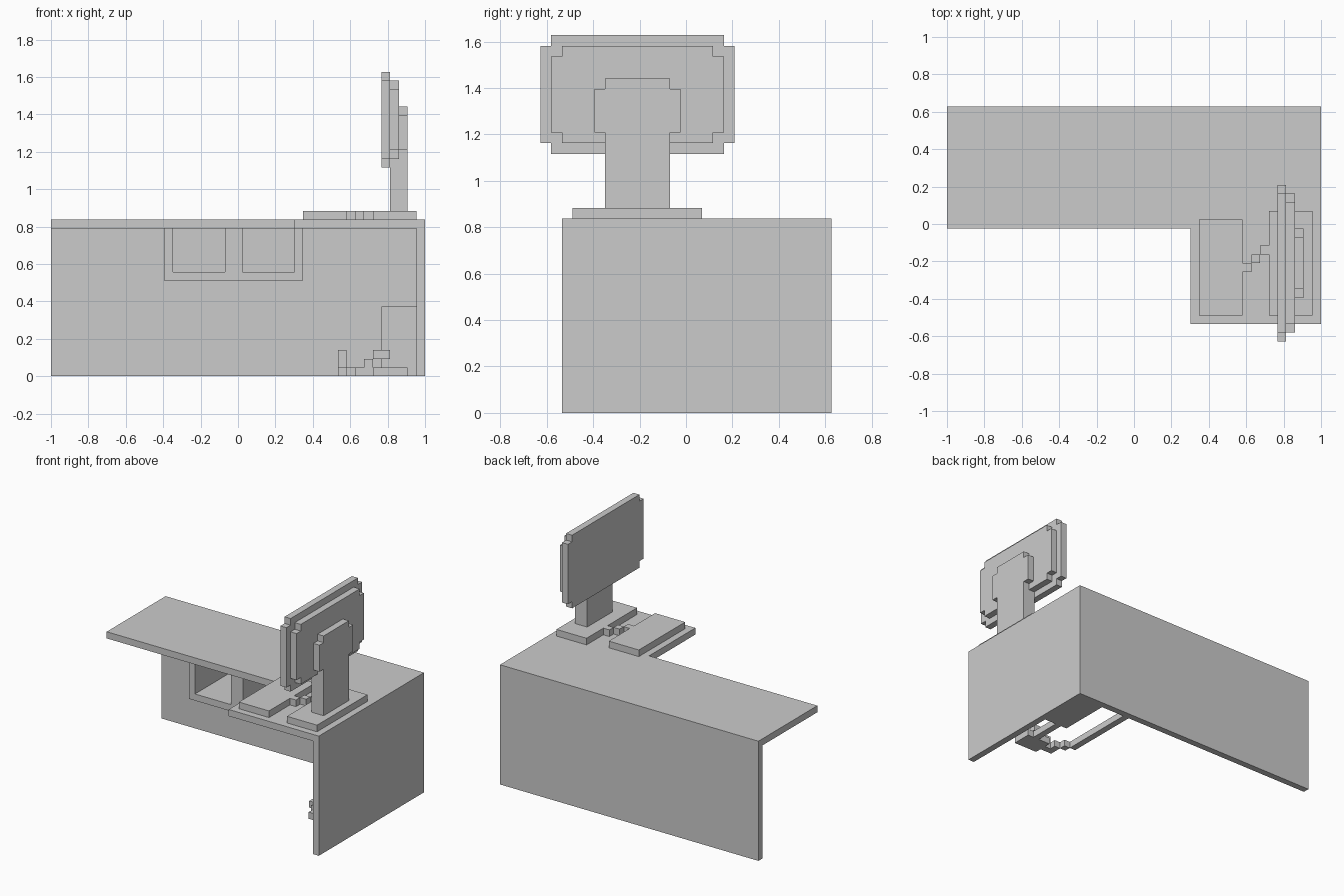
import bpy, bmesh
from mathutils import Vector

if "Cube" in bpy.data.objects:
    bpy.data.objects.remove(bpy.data.objects["Cube"])

# Everything sits on a cell grid: 43 x 27 x 35 cells
U = 2 / 43


def prism(name, outline, axis, lo, hi):
    """Extrude a 2D outline (in cells) along x (its points are y,z) or z (points are x,y)."""
    def place(a, b, d):
        i, j, k = (d, a, b) if axis == 'x' else (a, b, d)
        return Vector(((i - 21.5) * U, (j - 13.5) * U, k * U))
    bm = bmesh.new()
    base = bm.faces.new([bm.verts.new(place(a, b, lo)) for a, b in outline])
    top = bmesh.ops.extrude_face_region(bm, geom=[base])['geom']
    shift = place(0, 0, hi) - place(0, 0, lo)
    bmesh.ops.translate(bm, vec=shift, verts=[v for v in top if isinstance(v, bmesh.types.BMVert)])
    bmesh.ops.recalc_face_normals(bm, faces=bm.faces)
    mesh = bpy.data.meshes.new(name)
    bm.to_mesh(mesh)
    bm.free()
    obj = bpy.data.objects.new(name, mesh)
    bpy.context.collection.objects.link(obj)
    return obj


def box(name, x, y, z):
    return prism(name, [(x[0], y[0]), (x[1], y[0]), (x[1], y[1]), (x[0], y[1])], 'z', *z)


def notched(y0, y1, z0, z1):
    """Rectangle with one cell cut from every corner."""
    return [(y0 + 1, z0), (y1 - 1, z0), (y1 - 1, z0 + 1), (y1, z0 + 1), (y1, z1 - 1), (y1 - 1, z1 - 1),
            (y1 - 1, z1), (y0 + 1, z1), (y0 + 1, z1 - 1), (y0, z1 - 1), (y0, z0 + 1), (y0 + 1, z0 + 1)]


# L-shaped desk top and the L-shaped back and side panels
prism("desk_top", [(0, 13), (28, 13), (28, 2), (43, 2), (43, 27), (0, 27)], 'z', 17, 18)
prism("desk_panels", [(0, 26), (42, 26), (42, 2), (43, 2), (43, 27), (0, 27)], 'z', 0, 17)

# Open cubby shelf under the top
box("cubby_floor", (13, 29), (14, 26), (11, 12))
for name, x0, x1 in (("left", 13, 14), ("middle", 20, 22), ("right", 28, 29)):
    box("cubby_wall_" + name, (x0, x1), (14, 26), (12, 17))

# Monitor: screen, rear shell, mount with neck, foot
prism("screen", notched(0, 18, 24, 35), 'x', 38, 39)
prism("screen_shell", notched(1, 17, 25, 34), 'x', 39, 40)
prism("monitor_mount", [(6, 26), (5, 26), (5, 30), (6, 30), (6, 31), (12, 31),
                        (12, 30), (13, 30), (13, 26), (12, 26)], 'x', 40, 41)
box("monitor_neck", (39, 41), (6, 12), (19, 26))
box("monitor_foot", (37, 42), (3, 15), (18, 19))

# Keyboard and its stepped cable
box("keyboard", (29, 34), (3, 14), (18, 19))
for n in range(3):
    box(f"keyboard_cable_{n}", (34 + n, 35 + n), (8 + n, 9 + n), (18, 19))

# Computer tower against the side panel
box("computer_tower", (38, 42), (18, 26), (0, 8))

# Floor items: wall plug, cable along the floor, pedal plate, riser to the tower
box("wall_plug", (33, 34), (25, 26), (1, 3))
box("floor_cable_long", (33, 34), (14, 26), (0, 1))
box("floor_cable_turn", (34, 35), (13, 14), (0, 1))
box("floor_cable_end", (35, 37), (11, 12), (0, 1))
box("floor_cable_bend", (35, 36), (12, 13), (0, 1))
box("floor_pedal", (37, 41), (10, 13), (0, 1))
box("cable_step", (36, 37), (11, 12), (1, 2))
box("cable_riser", (37, 39), (11, 12), (2, 3))
box("pedal_cable", (39, 40), (13, 18), (0, 1))
